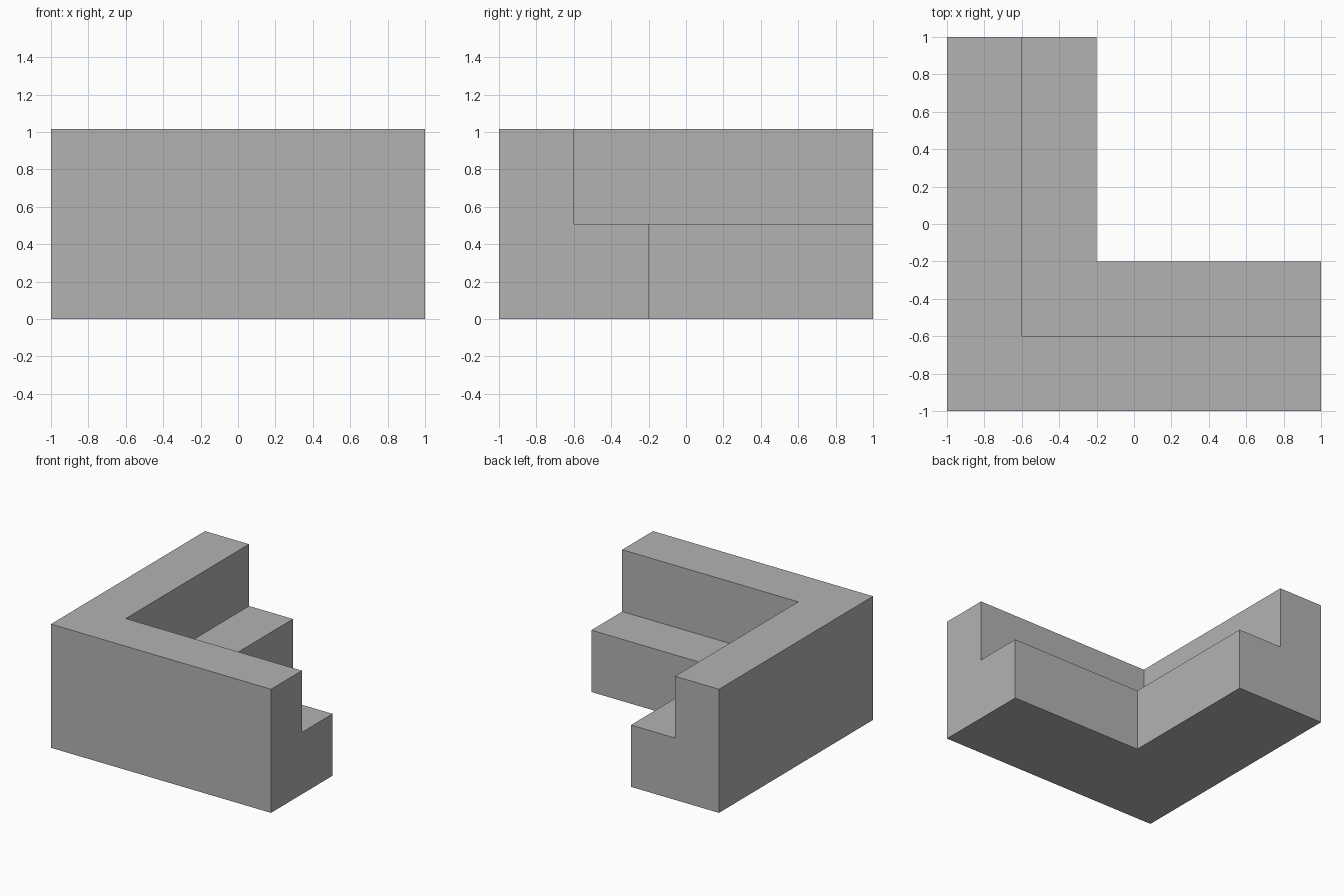
import bpy
import bmesh

cube = bpy.data.objects.get("Cube")
if cube:
    bpy.data.objects.remove(cube, do_unlink=True)

HEIGHT, STEP = 1.016, 0.508
WALL, DEPTH = 0.4, 0.8

grey = bpy.data.materials.new("plain_grey")
grey.use_nodes = True
colour = (0.45, 0.45, 0.45, 1)
grey.diffuse_color = colour
grey.node_tree.nodes["Principled BSDF"].inputs["Base Color"].default_value = colour

# Stepped cross-section: (distance in from the outer wall, height)
profile = [(0, 0), (DEPTH, 0), (DEPTH, STEP), (WALL, STEP), (WALL, HEIGHT), (0, HEIGHT)]


def section(bm, place):
    return [bm.verts.new((*place(d), z)) for d, z in profile]


# Sweep the section from the back end, round the mitred corner, to the left end
bm = bmesh.new()
sections = [
    section(bm, lambda d: (d - 1, 1)),
    section(bm, lambda d: (d - 1, d - 1)),
    section(bm, lambda d: (1, d - 1)),
]
for a, b in zip(sections, sections[1:]):
    for i in range(len(profile)):
        j = (i + 1) % len(profile)
        bm.faces.new((a[i], a[j], b[j], b[i]))

# Close both ends
bm.faces.new(sections[0])
bm.faces.new(sections[-1])

# Merge the coplanar halves of the top, tread and base across the mitre
bmesh.ops.recalc_face_normals(bm, faces=bm.faces)
bmesh.ops.dissolve_limit(bm, angle_limit=0.01, verts=bm.verts, edges=bm.edges)

mesh = bpy.data.meshes.new("corner_step")
bm.to_mesh(mesh)
bm.free()
mesh.materials.append(grey)
corner_step = bpy.data.objects.new("corner_step", mesh)
bpy.context.collection.objects.link(corner_step)
